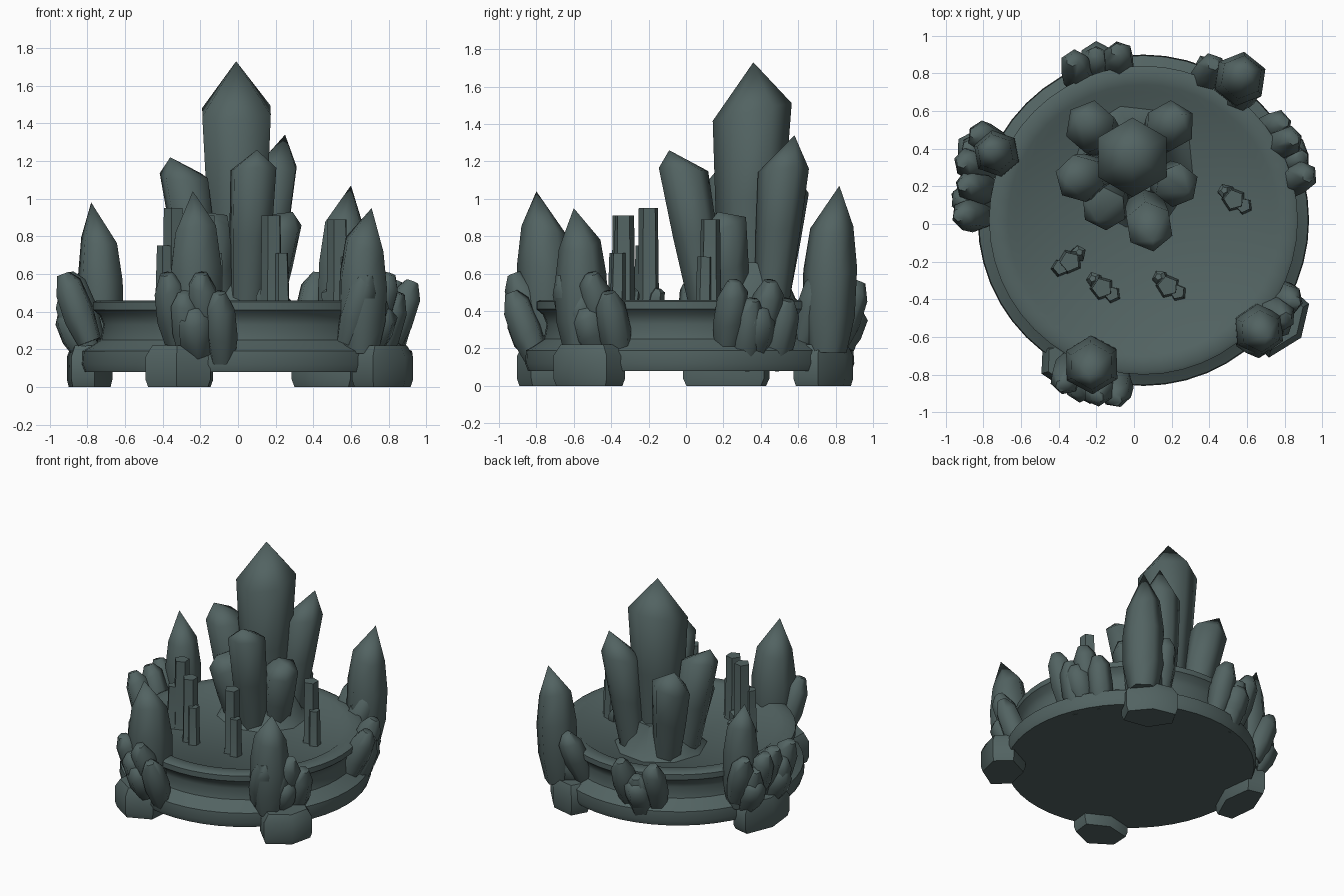
import bpy, bmesh, math, random
from mathutils import Vector

if "Cube" in bpy.data.objects:
    bpy.data.objects.remove(bpy.data.objects["Cube"])

random.seed(4)
mat = bpy.data.materials.new("dark teal stone")
mat.diffuse_color = (0.085, 0.125, 0.122, 1)
mat.use_nodes = True
mat.node_tree.nodes["Principled BSDF"].inputs["Base Color"].default_value = mat.diffuse_color


def finish(bm, name, angle=50):
    bmesh.ops.recalc_face_normals(bm, faces=bm.faces)
    me = bpy.data.meshes.new(name)
    bm.to_mesh(me)
    bm.free()
    ob = bpy.data.objects.new(name, me)
    bpy.context.collection.objects.link(ob)
    me.materials.append(mat)
    bpy.ops.object.select_all(action='DESELECT')
    ob.select_set(True)
    bpy.context.view_layer.objects.active = ob
    bpy.ops.object.shade_smooth_by_angle(angle=math.radians(angle))
    return ob


def loft(bm, rings):
    """Skin a stack of vertex rings; a one-vertex last ring is a point."""
    for a, b in zip(rings, rings[1:]):
        for i in range(len(a)):
            j = (i + 1) % len(a)
            if len(b) == 1:
                bm.faces.new((a[i], a[j], b[0]))
            else:
                bm.faces.new((a[i], a[j], b[j], b[i]))
    bm.faces.new(rings[0][::-1])
    if len(rings[-1]) > 2:
        bm.faces.new(rings[-1])


# outlines along a crystal: (position, width)
SPIRE = [(0, .66), (.45, .88), (.8, 1), (1, 0)]
BLUNT = [(0, .75), (.45, .92), (.88, 1), (1, 0)]
BULB = [(0, .72), (.22, .98), (.5, 1), (.75, .8), (1, 0)]
SHARD = [(0, .75), (.4, 1), (.8, .9), (1, .4)]
ROD = [(0, 1.2), (.12, 1), (1, .9)]


def crystal(name, base, tip, r, shape=SPIRE, sides=6, turn=None, lean=(0, 0, 0)):
    """Faceted crystal growing from base to tip; lean shifts only the point."""
    base, tip, lean = Vector(base), Vector(tip), Vector(lean)
    tip = tip - lean
    q = Vector((0, 0, 1)).rotation_difference(tip - base)
    tilt = random.uniform(0, 6.28)
    turn = random.uniform(.3, .8) if turn is None else turn
    bm = bmesh.new()
    rings = []
    for t, k in shape:
        c = base.lerp(tip, t)
        if k == 0:
            rings.append([bm.verts.new(c + lean)])
            continue
        ring = []
        for i in range(sides):
            a = turn + i * math.tau / sides
            slope = .25 * r * math.cos(a - tilt) if .3 < t < 1 else 0
            ring.append(bm.verts.new(c + q @ Vector((r * k * math.cos(a), r * k * math.sin(a), slope))))
        rings.append(ring)
    loft(bm, rings)
    return finish(bm, name, 62 if sides == 6 else 35)


def rock(name, x, y, sx, sy, turn):
    """Low chunky stone under the rim."""
    bm = bmesh.new()
    rings = []
    jit = [random.uniform(.92, 1.1) for _ in range(6)]
    for z, k in [(0, .92), (.04, 1), (.16, 1), (.22, .8)]:
        ring = []
        for i in range(6):
            a = (i + .5) * math.tau / 6
            u, v = sx * k * jit[i] * math.cos(a) * 1.05, sy * k * jit[i] * math.sin(a)
            ring.append(bm.verts.new((x + u * math.cos(turn) - v * math.sin(turn),
                                      y + u * math.sin(turn) + v * math.cos(turn), z)))
        rings.append(ring)
    loft(bm, rings)
    return finish(bm, name)


# round plinth with a waist, a raised lip and a sunken floor
profile = [(.865, .08), (.88, .12), (.875, .19), (.84, .21), (.78, .25), (.765, .33), (.785, .38),
           (.82, .41), (.82, .45), (.8, .46), (.72, .46), (.68, .43)]
bm = bmesh.new()
loft(bm, [[bm.verts.new((.05 + r * math.cos(i * math.tau / 48), .02 + r * math.sin(i * math.tau / 48), z))
           for i in range(48)] for r, z in profile])
finish(bm, "round_plinth", 40)

# central crystal cluster, all growing out of one spot
heart = Vector((0, .33, .4))
crystal("main_spire", heart, (-.01, .36, 1.73), .21, SPIRE, 6, math.pi / 6)
for x, y, z, r, shape in [
        (.25, .58, 1.34, .135, SPIRE), (-.3, .57, 1.16, .14, SPIRE), (-.36, .22, 1.22, .13, BLUNT),
        (.1, -.09, 1.26, .13, BLUNT), (-.2, .02, .93, .125, BLUNT), (.29, .17, .93, .12, BLUNT)]:
    foot = heart.lerp(Vector((x, y, .4)), .5)
    away = Vector((x, y, .4)) - heart
    crystal("side_spire", foot, (x, y, z), r, shape, lean=away.normalized() * .06)
crystal("cluster_foot", (0, .32, .4), (0, .33, .66), .36, [(0, 1), (.3, .75), (1, .5)], 9)

# thin broken rods, each with a short stub and a chip
for x, y, top, side in [(-.34, -.2, .95, -1), (-.17, -.34, .91, 1),
                        (.18, -.33, .91, 1), (.53, .13, .89, 1)]:
    crystal("rod", (x, y, .4), (x, y, top), .06, ROD, 5)
    crystal("rod_stub", (x + side * .055, y - .035, .4), (x + side * .05, y - .03, top - .2), .045, ROD, 5)
    crystal("rod_chip", (x - side * .03, y + .03, .4), (x - side * .05, y + .05, .52), .045, SHARD, 5)

# tall crystals standing on the rim
for x, y, z, r in [(-.24, -.8, 1.04, .155), (.71, -.6, .95, .14),
                   (.6, .82, 1.07, .145), (-.78, .4, .98, .125)]:
    out = Vector((x, y, 0)).normalized()
    crystal("rim_crystal", (x * .92, y * .92, .18), (x, y, z), r, BULB, lean=out * .04)

# fans of small shards leaning out around the rim: direction, reach, fan angle, count
for direction, reach, fan, count in [(255, 1, 18, 4), (325, 1.01, 18, 4), (25, 1.02, 19, 4), (57, 1.01, 13, 3),
                                     (103, .99, 15, 3), (155, 1.03, 10, 3), (172, .99, 10, 3)]:
    high = .56 if direction in (103, 25) else .6
    for i in range(count):
        step = i / (count - 1) - .5
        a = math.radians(direction + step * fan)
        out = Vector((math.cos(a), math.sin(a), 0))
        top = high - .1 * (i % 2)
        crystal("rim_shard", out * (reach - .2) + Vector((0, 0, top - .36)),
                out * (reach - .06) + Vector((0, 0, top)), .09, SHARD)
    a = math.radians(direction)
    out = Vector((math.cos(a), math.sin(a), 0))
    crystal("low_shard", out * (reach - .18) + Vector((0, 0, .18)),
            out * (reach - .06) + Vector((0, 0, .42)), .1, SHARD)

# stones under the rim
rock("front_stone", -.31, -.74, .2, .15, -.1)
rock("right_stone", .77, -.51, .19, .15, .9)
rock("back_stone", .47, .74, .2, .14, -.55)
rock("left_stone", -.79, .21, .25, .13, 1.42)
